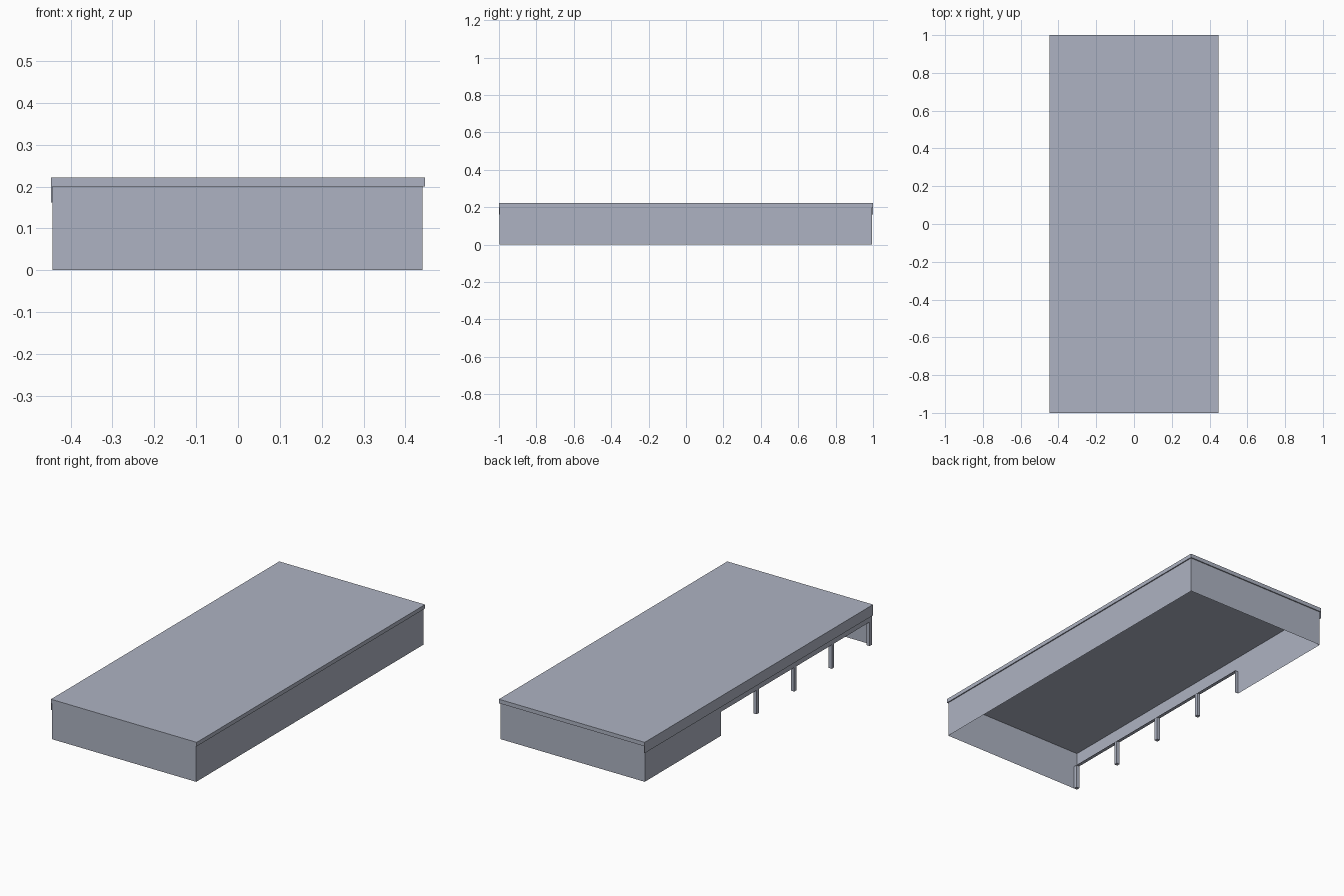
import bpy, bmesh

if "Cube" in bpy.data.objects:
    bpy.data.objects.remove(bpy.data.objects["Cube"])

grey = bpy.data.materials.new("blue grey")
grey.diffuse_color = (0.42, 0.45, 0.54, 1)
grey.use_nodes = True
grey.node_tree.nodes["Principled BSDF"].inputs["Base Color"].default_value = grey.diffuse_color

# Main extents: roof edge, wall planes and heights
RX, RY = 0.447, 1.0
WX0, WX1, WY0, WY1 = -0.443, 0.441, -0.996, 0.994
TOP, EAVE, FASCIA, HEAD = 0.222, 0.20, 0.162, 0.133
OPEN_END, POST = 0.325, 0.02


def plate(bm, x, y, z):
    """Rectangle (one range flat) or box, spanning the given ranges."""
    if x[0] == x[1]:
        pts = [(x[0], y[i], z[j]) for i, j in ((0, 0), (1, 0), (1, 1), (0, 1))]
    elif y[0] == y[1]:
        pts = [(x[i], y[0], z[j]) for i, j in ((0, 0), (1, 0), (1, 1), (0, 1))]
    else:
        pts = [(x[i], y[j], z[0]) for i, j in ((0, 0), (1, 0), (1, 1), (0, 1))]
    return bm.faces.new([bm.verts.new(p) for p in pts])


def part(name, plates, facing):
    """Join thin plates into one object; facing gives each outward direction."""
    bm = bmesh.new()
    for ranges, d in zip(plates, facing):
        f = plate(bm, *ranges)
        f.normal_update()
        if sum(a * b for a, b in zip(f.normal, d)) < 0:
            f.normal_flip()
    bmesh.ops.remove_doubles(bm, verts=bm.verts, dist=1e-5)
    me = bpy.data.meshes.new(name)
    bm.to_mesh(me)
    bm.free()
    me.materials.append(grey)
    ob = bpy.data.objects.new(name, me)
    bpy.context.collection.objects.link(ob)
    return ob


L, R, F, B, U, D = (-1, 0, 0), (1, 0, 0), (0, -1, 0), (0, 1, 0), (0, 0, 1), (0, 0, -1)
full_x, full_y = (-RX, RX), (-RY, RY)

# Roof sheet with a shallow rim and small soffits
part("roof", [
    (full_x, full_y, (TOP, TOP)),
    (full_x, (-RY, -RY), (EAVE, TOP)),
    (full_x, (RY, RY), (EAVE, TOP)),
    ((RX, RX), full_y, (EAVE, TOP)),
    (full_x, (-RY, WY0), (EAVE, EAVE)),
    (full_x, (WY1, RY), (EAVE, EAVE)),
    ((WX1, RX), (WY0, WY1), (EAVE, EAVE)),
], [U, F, B, R, D, D, D])

# Deeper fascia along the open long side
part("side_fascia", [
    ((-RX, -RX), full_y, (FASCIA, TOP)),
    ((-RX, WX0), full_y, (FASCIA, FASCIA)),
    ((-RX, WX0), (-RY, -RY), (FASCIA, EAVE)),
    ((-RX, WX0), (RY, RY), (FASCIA, EAVE)),
], [L, D, F, B])

# Solid walls
part("front_wall", [((WX0, WX1), (WY0, WY0), (0, EAVE))], [F])
part("back_wall", [((WX0, WX1), (WY1, WY1), (0, EAVE))], [B])
part("right_wall", [((WX1, WX1), (WY0, WY1), (0, EAVE))], [R])

# Left wall: solid at the back, header with reveal over the open bays
part("left_wall", [
    ((WX0, WX0), (OPEN_END, WY1), (0, FASCIA)),
    ((WX0, WX0), (WY0, OPEN_END), (HEAD, FASCIA)),
    ((WX0, WX0 + POST), (OPEN_END, OPEN_END), (0, HEAD)),
    ((WX0, WX0 + POST), (WY0, OPEN_END), (HEAD, HEAD)),
], [L, L, F, D])

# Posts dividing the open side into four bays
pitch = (OPEN_END - WY0) / 4
for i in range(4):
    x = (WX0, WX0 + POST)
    y = (WY0 + i * pitch, WY0 + i * pitch + POST)
    z = (0, HEAD)
    part(f"bay_post_{i + 1}", [
        ((x[0], x[0]), y, z), ((x[1], x[1]), y, z),
        (x, (y[0], y[0]), z), (x, (y[1], y[1]), z), (x, y, (0, 0)),
    ], [L, R, F, B, D])
